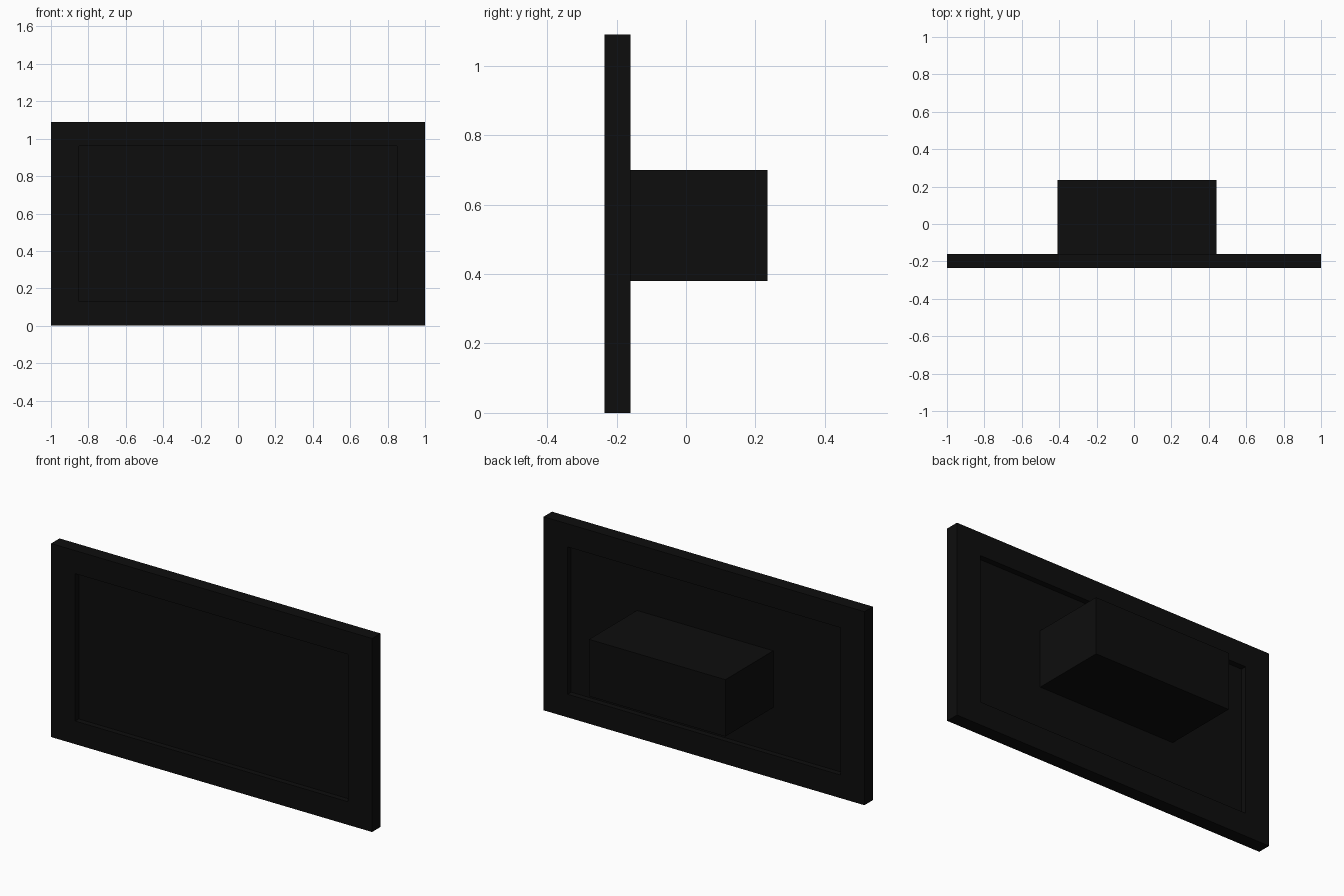
import bpy, bmesh
from mathutils import Matrix, Vector

cube = bpy.data.objects.get("Cube")
if cube:
    bpy.data.objects.remove(cube, do_unlink=True)

# Single near-black finish
black = bpy.data.materials.new("matte black")
black.use_nodes = True
colour = (0.004, 0.004, 0.004, 1)
black.diffuse_color = colour
black.node_tree.nodes["Principled BSDF"].inputs["Base Color"].default_value = colour


def finish(name, bm):
    bmesh.ops.recalc_face_normals(bm, faces=bm.faces)
    mesh = bpy.data.meshes.new(name)
    bm.to_mesh(mesh)
    bm.free()
    mesh.materials.append(black)
    obj = bpy.data.objects.new(name, mesh)
    bpy.context.collection.objects.link(obj)
    return obj


def box(bm, low, high):
    low, high = Vector(low), Vector(high)
    place = Matrix.Translation((low + high) / 2) @ Matrix.Diagonal((*(high - low), 1))
    bmesh.ops.create_cube(bm, size=1, matrix=place)


FRONT, BACK, TOP = -0.235, -0.16, 1.09
OPEN_X, OPEN_LOW, OPEN_HIGH = 0.85, 0.13, 0.96

# Frame: a rectangular ring extruded through its thickness
bm = bmesh.new()
outer = [(-1, 0), (1, 0), (1, TOP), (-1, TOP)]
inner = [(-OPEN_X, OPEN_LOW), (OPEN_X, OPEN_LOW), (OPEN_X, OPEN_HIGH), (-OPEN_X, OPEN_HIGH)]
rings = [[bm.verts.new((x, FRONT, z)) for x, z in loop] for loop in (outer, inner)]
for i in range(4):
    j = (i + 1) % 4
    bm.faces.new((rings[0][i], rings[0][j], rings[1][j], rings[1][i]))
result = bmesh.ops.extrude_face_region(bm, geom=bm.faces[:], use_keep_orig=True)
moved = [g for g in result["geom"] if isinstance(g, bmesh.types.BMVert)]
bmesh.ops.translate(bm, verts=moved, vec=(0, BACK - FRONT, 0))
finish("frame", bm)

# Thin panel set back inside the frame on both sides
bm = bmesh.new()
box(bm, (-OPEN_X, -0.203, OPEN_LOW), (OPEN_X, -0.192, OPEN_HIGH))
finish("panel", bm)

# Housing block on the back of the panel
bm = bmesh.new()
box(bm, (-0.41, -0.195, 0.38), (0.44, 0.235, 0.7))
finish("rear_housing", bm)
